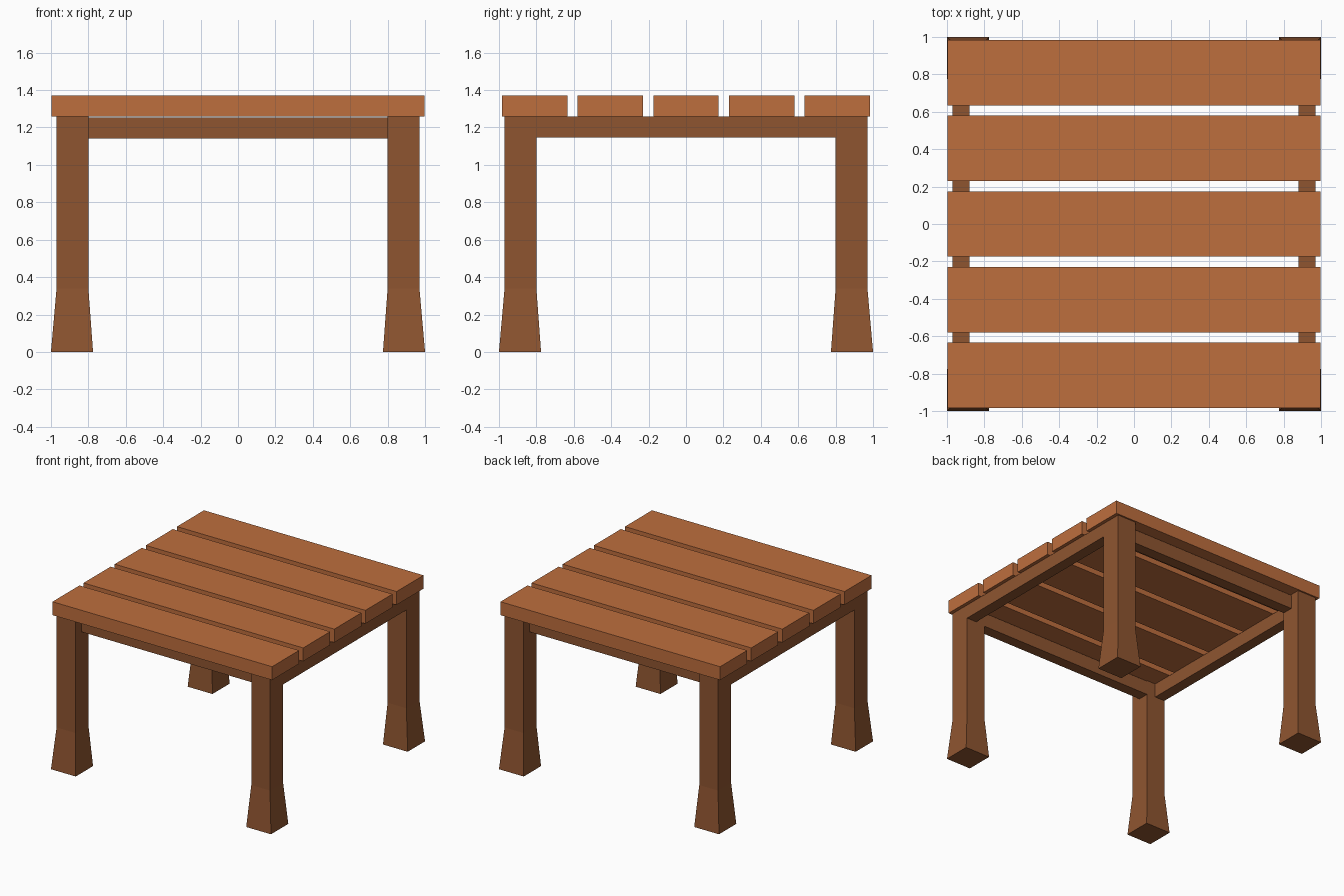
import bpy, bmesh

if "Cube" in bpy.data.objects:
    bpy.data.objects.remove(bpy.data.objects["Cube"])


def material(name, color):
    m = bpy.data.materials.new(name)
    m.diffuse_color = (*color, 1)
    m.use_nodes = True
    m.node_tree.nodes["Principled BSDF"].inputs["Base Color"].default_value = m.diffuse_color
    return m


top_wood = material("light_wood", (0.515, 0.156, 0.048))
frame_wood = material("dark_wood", (0.275, 0.091, 0.030))


def add_object(name, bm, mat):
    bmesh.ops.recalc_face_normals(bm, faces=bm.faces)
    mesh = bpy.data.meshes.new(name)
    bm.to_mesh(mesh)
    bm.free()
    mesh.materials.append(mat)
    obj = bpy.data.objects.new(name, mesh)
    bpy.context.collection.objects.link(obj)
    return obj


def box(name, x, y, z, mat):
    bm = bmesh.new()
    bmesh.ops.create_cube(bm, size=1)
    for v in bm.verts:
        v.co = [lo + (hi - lo) * (c + 0.5) for c, (lo, hi) in zip(v.co, (x, y, z))]
    return add_object(name, bm, mat)


def leg(name, sx, sy):
    # Square post with a flared foot: (inner, outer, height) per section
    sections = [(0.775, 1.0, 0), (0.80, 0.97, 0.34), (0.80, 0.97, 1.26)]
    bm = bmesh.new()
    rings = []
    for a, b, z in sections:
        corners = [(a, a), (b, a), (b, b), (a, b)]
        rings.append([bm.verts.new((sx * x, sy * y, z)) for x, y in corners])
    for r0, r1 in zip(rings, rings[1:]):
        for i in range(4):
            j = (i + 1) % 4
            bm.faces.new((r0[i], r0[j], r1[j], r1[i]))
    bm.faces.new(rings[0])
    bm.faces.new(rings[-1])
    return add_object(name, bm, mat=frame_wood)


# Table top: five planks with gaps
for i in range(5):
    c = (i - 2) * 0.404
    box(f"top_plank_{i + 1}", (-0.998, 0.998), (c - 0.175, c + 0.175), (1.26, 1.37), top_wood)

# Four legs
for sx, side in ((-1, "left"), (1, "right")):
    for sy, end in ((-1, "front"), (1, "back")):
        leg(f"{end}_{side}_leg", sx, sy)

# Side rails flush with the outside of the legs
for s, side in ((-1, "left"), (1, "right")):
    box(f"{side}_rail", sorted((s * 0.88, s * 0.97)), (-0.80, 0.80), (1.147, 1.26), frame_wood)

# Front and back rails flush with the inside of the legs
for s, end in ((-1, "front"), (1, "back")):
    box(f"{end}_rail", (-0.80, 0.80), sorted((s * 0.80, s * 0.89)), (1.14, 1.254), frame_wood)
